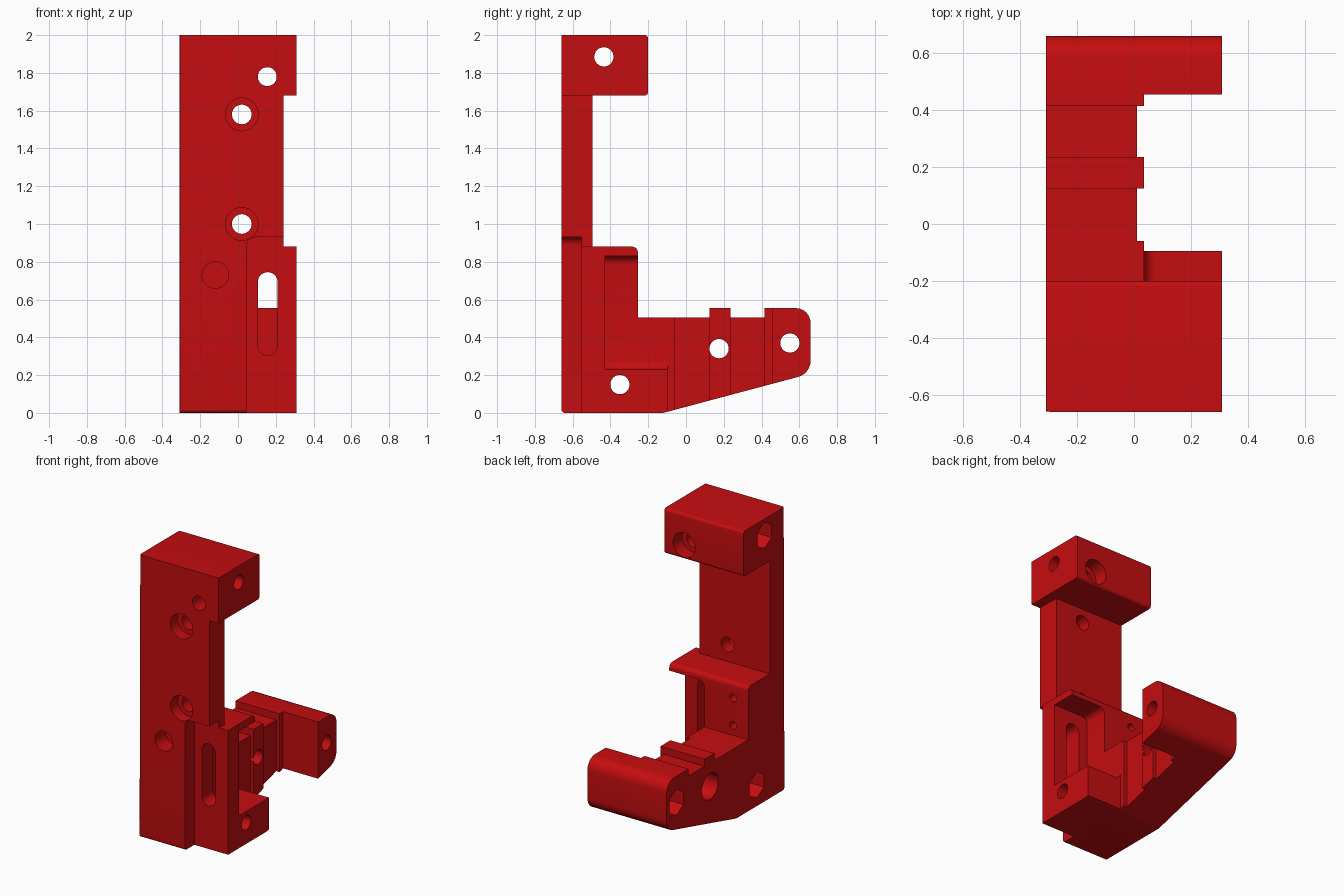
import bpy, bmesh, math
from mathutils import Vector

if "Cube" in bpy.data.objects:
    bpy.data.objects.remove(bpy.data.objects["Cube"])

red = bpy.data.materials.new("red plastic")
red.diffuse_color = (0.56, 0.004, 0.005, 1)
red.use_nodes = True
red.node_tree.nodes["Principled BSDF"].inputs["Base Color"].default_value = red.diffuse_color


def rounded(points, steps=6):
    """Round the corners of a 2D outline given as (u, v, radius)."""
    out = []
    for i, (u, v, r) in enumerate(points):
        p = Vector((u, v))
        if not r:
            out.append(p)
            continue
        a = (Vector(points[i - 1][:2]) - p).normalized()
        b = (Vector(points[(i + 1) % len(points)][:2]) - p).normalized()
        half = a.angle(b) / 2
        centre = p + (a + b).normalized() * r / math.sin(half)
        start = p + a * r / math.tan(half) - centre
        end = p + b * r / math.tan(half) - centre
        turn = start.angle_signed(end)
        for k in range(steps + 1):
            t = -turn * k / steps
            c, s = math.cos(t), math.sin(t)
            out.append(centre + Vector((start.x * c - start.y * s,
                                        start.x * s + start.y * c)))
    return out


def prism(name, outline, axis, lo, hi):
    """Extrude an outline along x (outline in y, z) or y (outline in x, z)."""
    bm = bmesh.new()
    place = (lambda p, d: (d, p.x, p.y)) if axis == "x" else (lambda p, d: (p.x, d, p.y))
    face = bm.faces.new([bm.verts.new(place(p, lo)) for p in outline])
    res = bmesh.ops.extrude_face_region(bm, geom=[face])
    shift = Vector((hi - lo, 0, 0)) if axis == "x" else Vector((0, hi - lo, 0))
    bmesh.ops.translate(bm, vec=shift,
                        verts=[g for g in res["geom"] if isinstance(g, bmesh.types.BMVert)])
    bmesh.ops.recalc_face_normals(bm, faces=bm.faces)
    mesh = bpy.data.meshes.new(name)
    bm.to_mesh(mesh)
    bm.free()
    mesh.materials.append(red)
    obj = bpy.data.objects.new(name, mesh)
    bpy.context.collection.objects.link(obj)
    return obj


# Side profile: column, top block, lower block and ribbed arm
bracket = prism("bracket", rounded([
    (-0.66, 0, 0.02), (-0.12, 0, 0.08), (0.66, 0.208, 0.09), (0.66, 0.555, 0.08),
    (0.415, 0.555, 0), (0.415, 0.505, 0), (0.235, 0.505, 0), (0.235, 0.555, 0),
    (0.125, 0.555, 0), (0.125, 0.505, 0), (-0.255, 0.505, 0), (-0.255, 0.88, 0.03),
    (-0.495, 0.88, 0), (-0.495, 1.68, 0), (-0.2, 1.68, 0.02), (-0.2, 2, 0.02),
    (-0.66, 2, 0)]), "x", -0.31, 0.31)

# Soft left edges on the front and on the back of the top block
bm = bmesh.new()
bm.from_mesh(bracket.data)
soft = [e for e in bm.edges if all(v.co.x < -0.3 for v in e.verts)
        and abs(e.verts[0].co.z - e.verts[1].co.z) > 0.2
        and (e.verts[0].co.y < -0.65 or e.verts[0].co.z > 1.69)
        and abs(e.verts[0].co.y + 0.495) > 0.01]
bmesh.ops.bevel(bm, geom=soft, offset=0.014, segments=3, profile=0.5, affect="EDGES")
bm.to_mesh(bracket.data)
bm.free()

cutters = []


def cut(outline, axis, lo, hi):
    cutters.append(prism("cutter", outline, axis, lo, hi))


def box(u0, v0, u1, v1):
    return rounded([(u0, v0, 0), (u1, v0, 0), (u1, v1, 0), (u0, v1, 0)])


def ring(u, v, r, n=32):
    return [Vector((u + r * math.sin(2 * math.pi * k / n),
                    v + r * math.cos(2 * math.pi * k / n))) for k in range(n)]


# Narrowed column, front recess and side pocket
cut(box(0.24, 0.88, 0.5, 1.68), "y", -0.9, -0.1)
cut(rounded([(0.045, -0.2, 0), (0.5, -0.2, 0), (0.5, 0.93, 0), (0.045, 0.93, 0.045)]),
    "y", -0.9, -0.553)
cut(rounded([(0.035, 0.23, 0.045), (0.5, 0.23, 0), (0.5, 0.83, 0), (0.035, 0.83, 0.045)]),
    "y", -0.43, -0.08)

# Open side of the arm and the two grooves between its ribs
cut(box(0.035, -0.2, 0.5, 0.8), "y", -0.095, 0.455)
cut(box(0.01, -0.2, 0.5, 0.8), "y", -0.06, 0.125)
cut(box(0.01, -0.2, 0.5, 0.8), "y", 0.235, 0.415)

# Slot through the thin front wall
cut(rounded([(0.105, 0.305, 0.052), (0.21, 0.305, 0.052),
             (0.21, 0.745, 0.052), (0.105, 0.745, 0.052)], 8), "y", -0.7, -0.35)

# Column screw holes with counterbores
for z in (1.0, 1.58):
    cut(ring(0.02, z, 0.052), "y", -0.9, -0.3)
    cut(ring(0.02, z, 0.087), "y", -0.9, -0.58)

# Top block hole with a counterbore at the back, blind front hole, two pilot holes
cut(ring(0.155, 1.78, 0.05), "y", -0.9, 0)
cut(ring(0.155, 1.78, 0.087), "y", -0.3, 0)
cut(ring(-0.12, 0.73, 0.07), "y", -0.9, -0.54)
for z in (0.575, 0.77):
    cut(ring(-0.19, z, 0.027, 16), "y", -0.4, -0.1)

# Cross holes with nut pockets or a round counterbore on the left
for y, z, sides in ((-0.435, 1.885, 6), (-0.35, 0.15, 6), (0.175, 0.34, 32), (0.55, 0.37, 6)):
    cut(ring(y, z, 0.051), "x", -0.5, 0.5)
    cut(ring(y, z, 0.092, sides), "x", -0.5, -0.2)

# Carve everything, then drop the cutters
bpy.context.view_layer.objects.active = bracket
for c in cutters:
    mod = bracket.modifiers.new("carve", "BOOLEAN")
    mod.operation, mod.solver, mod.object = "DIFFERENCE", "EXACT", c
    bpy.ops.object.modifier_apply(modifier=mod.name)
    bpy.data.objects.remove(c)

bracket.select_set(True)
bpy.ops.object.shade_smooth_by_angle(angle=math.radians(30))
